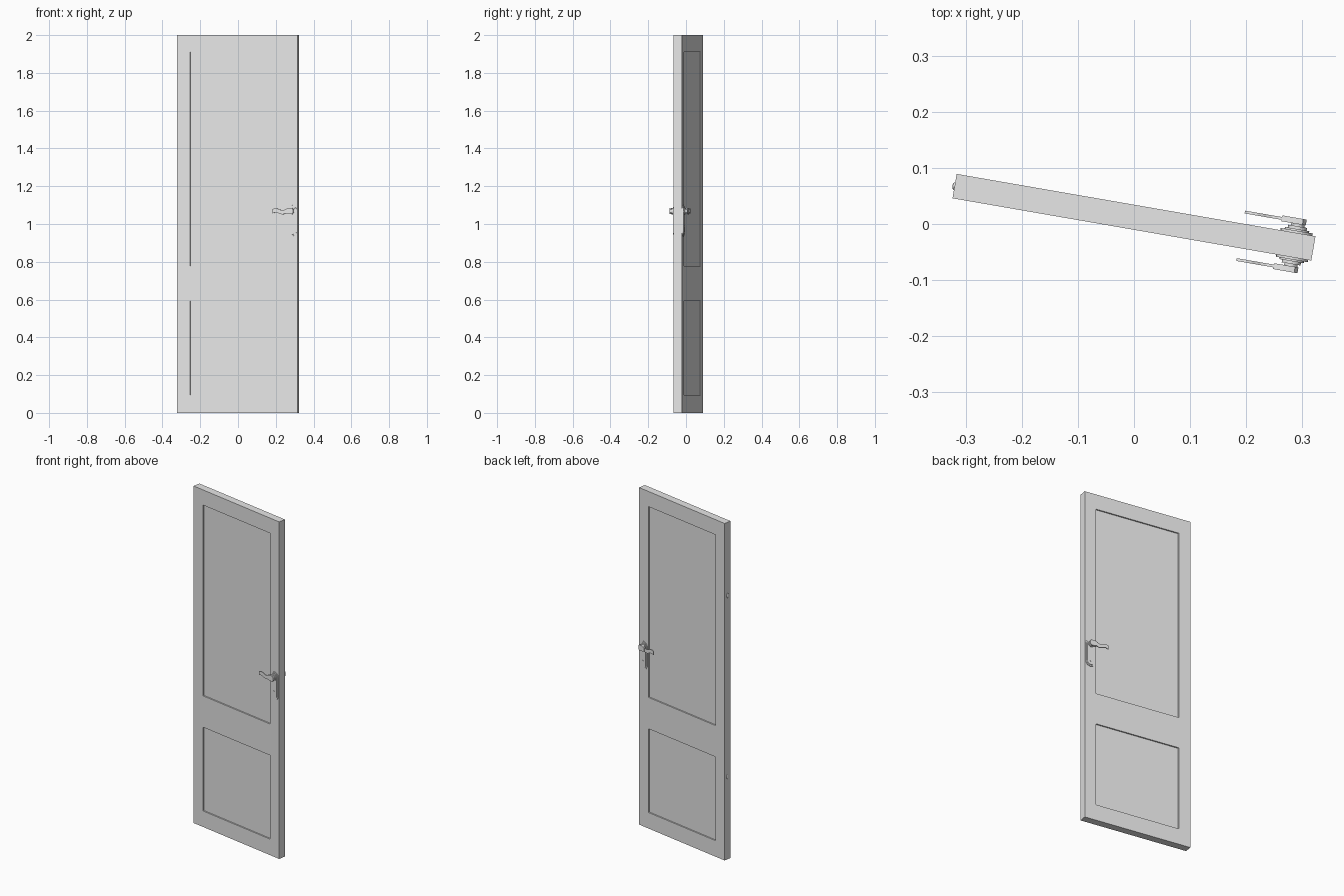
import bpy, bmesh, math
from mathutils import Vector

cube = bpy.data.objects.get("Cube")
if cube:
    bpy.data.objects.remove(cube, do_unlink=True)

SWING = math.radians(-9.85)      # the leaf stands slightly ajar
ORIGIN = (0, 0.012, 0)
HALF_W, HALF_T, HEIGHT = 0.3245, 0.022, 2.0
PANEL_HALF_W, PANEL_DEPTH = 0.254, 0.007
PANELS = [(0.095, 0.592), (0.778, 1.91)]
HUB_X, HUB_Z = 0.29, 1.067

grey = bpy.data.materials.new("light grey")
grey.use_nodes = True
colour = (0.8, 0.8, 0.8, 1)
grey.diffuse_color = colour
grey.node_tree.nodes["Principled BSDF"].inputs["Base Color"].default_value = colour


def finish(name, bm, both_sides=False, smooth=False):
    bmesh.ops.recalc_face_normals(bm, faces=bm.faces)
    mesh = bpy.data.meshes.new(name)
    bm.to_mesh(mesh)
    bm.free()
    mesh.materials.append(grey)
    ob = bpy.data.objects.new(name, mesh)
    bpy.context.collection.objects.link(ob)
    ob.location = ORIGIN
    ob.rotation_euler.z = SWING
    if both_sides:
        mod = ob.modifiers.new("both sides", 'MIRROR')
        mod.use_axis = (False, True, False)
        mod.use_mirror_merge = False
    if smooth:
        bpy.ops.object.select_all(action='DESELECT')
        ob.select_set(True)
        bpy.context.view_layer.objects.active = ob
        bpy.ops.object.shade_smooth_by_angle(angle=math.radians(35))
    return ob


def prism(name, outline, inner, outer):
    """Extrude an x-z outline outward from the front face, mirrored to the back."""
    bm = bmesh.new()
    face = bm.faces.new([bm.verts.new((x, -inner, z)) for x, z in outline])
    new = bmesh.ops.extrude_face_region(bm, geom=[face])["geom"]
    verts = [v for v in new if isinstance(v, bmesh.types.BMVert)]
    bmesh.ops.translate(bm, verts=verts, vec=(0, inner - outer, 0))
    return finish(name, bm, both_sides=True, smooth=True)


def stadium(x, low, high, r, steps=12):
    """Upright rounded slot; a circle when low and high are 2r apart."""
    pts = []
    for centre, start in ((high - r, 0), (low + r, math.pi)):
        for i in range(steps):
            a = start + math.pi * i / (steps - 1)
            pts.append((x + r * math.cos(a), centre + r * math.sin(a)))
    return pts


def disc(x, z, r):
    return [(x + r * math.cos(i * math.tau / 24), z + r * math.sin(i * math.tau / 24))
            for i in range(24)]


# Door leaf with two recessed panels on each face
bm = bmesh.new()
bmesh.ops.create_cube(bm, size=1)
for v in bm.verts:
    v.co = Vector((v.co.x * 2 * HALF_W, v.co.y * 2 * HALF_T, (v.co.z + 0.5) * HEIGHT))
cuts = [((s * PANEL_HALF_W, 0, 0), (1, 0, 0)) for s in (-1, 1)]
cuts += [((0, 0, z), (0, 0, 1)) for pair in PANELS for z in pair]
for co, no in cuts:
    bmesh.ops.bisect_plane(bm, geom=bm.verts[:] + bm.edges[:] + bm.faces[:],
                           plane_co=co, plane_no=no)
bm.normal_update()
recess = []
for f in bm.faces:
    c = f.calc_center_median()
    if abs(f.normal.y) > 0.9 and abs(c.x) < PANEL_HALF_W:
        if any(low < c.z < high for low, high in PANELS):
            recess.append(f)
bmesh.ops.inset_individual(bm, faces=recess, thickness=0.0005, depth=-PANEL_DEPTH)
finish("door_leaf", bm)

# Handle plates, rosette and neck
prism("handle_back_plate", stadium(HUB_X, 0.934, 1.1, 0.029), HALF_T - 0.001, 0.026)
prism("handle_front_plate", stadium(HUB_X, 0.942, 1.092, 0.022), 0.025, 0.029)
prism("handle_rosette", disc(HUB_X, HUB_Z, 0.017), 0.028, 0.034)
prism("handle_neck", disc(HUB_X, HUB_Z, 0.012), 0.033, 0.042)
prism("key_cylinder", stadium(HUB_X, 0.96, 0.99, 0.007), 0.028, 0.031)

# Lever: a thick arm over the neck and a slim curved grip
prism("lever_arm", [(0.26, 1.056), (0.28, 1.052), (0.298, 1.052), (0.304, 1.06),
                    (0.304, 1.076), (0.298, 1.084), (0.28, 1.084), (0.26, 1.078)],
      0.038, 0.0485)
n = 10
span = [(0.193 + 0.07 * i / n, 1.067 + 0.005 * math.sin(math.tau * i / n)) for i in range(n + 1)]
grip = [(x, z - 0.011) for x, z in span] + [(x, z + 0.011) for x, z in reversed(span)]
prism("lever_grip", grip, 0.0405, 0.0455)

# Hinge knuckles on the hanging edge
for place, z in (("lower", 0.49), ("upper", 1.565)):
    bm = bmesh.new()
    bmesh.ops.create_uvsphere(bm, u_segments=16, v_segments=10, radius=1)
    for v in bm.verts:
        v.co = Vector((-HALF_W + v.co.x * 0.004, v.co.y * 0.007, z + v.co.z * 0.014))
    finish(place + "_hinge", bm, smooth=True)
